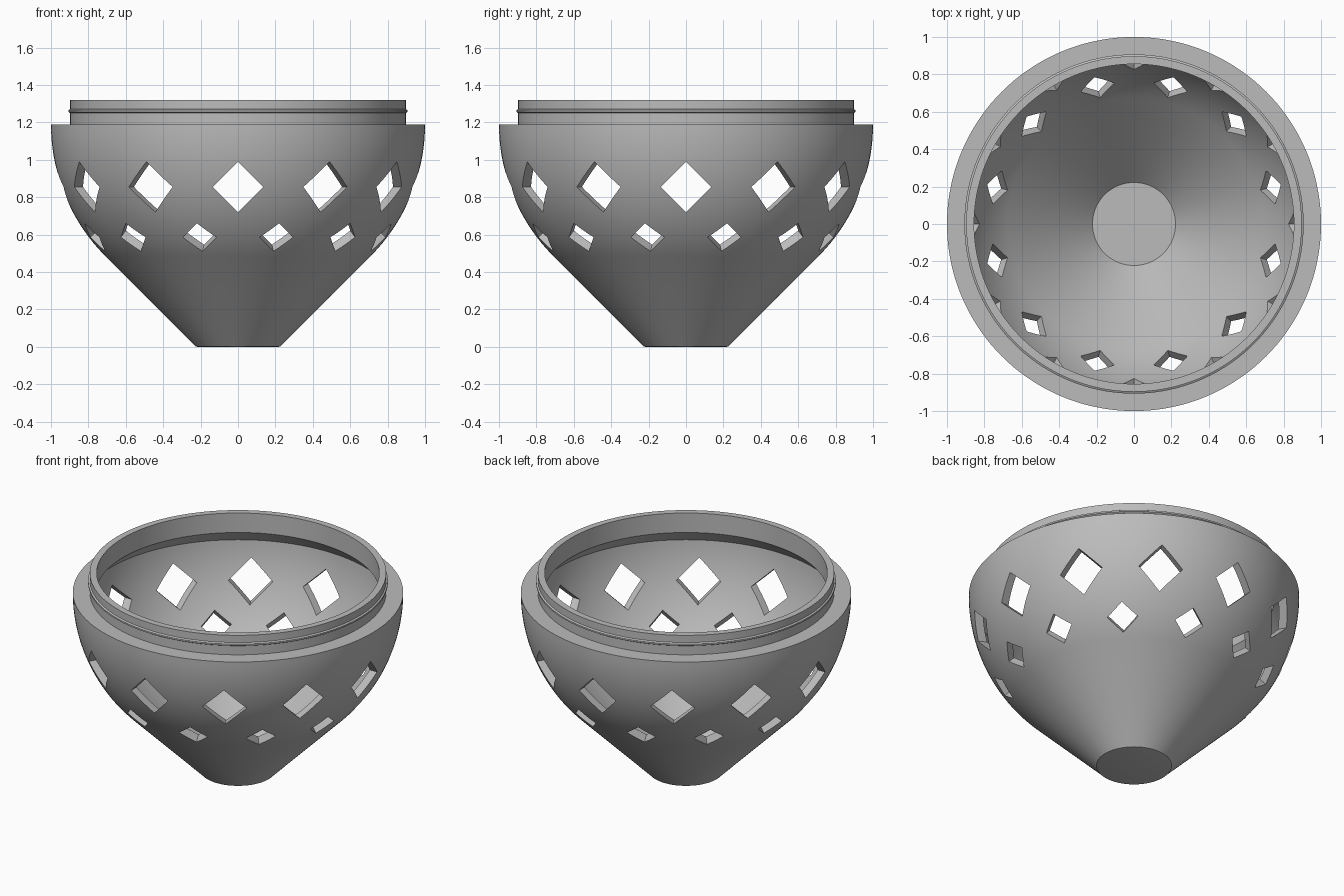
import bpy, bmesh, math
from mathutils import Matrix, Vector

cube = bpy.data.objects.get("Cube")
if cube:
    bpy.data.objects.remove(cube, do_unlink=True)

SEGMENTS = 144
RIM_Z = 1.19       # height of the shoulder and centre of the round wall
OUTER, INNER = 1.0, 0.95

grey = bpy.data.materials.new("plain_grey")
grey.use_nodes = True
grey.diffuse_color = (0.5, 0.5, 0.5, 1)
grey.node_tree.nodes["Principled BSDF"].inputs["Base Color"].default_value = (0.5, 0.5, 0.5, 1)


def make_object(name, bm):
    bmesh.ops.recalc_face_normals(bm, faces=bm.faces)
    mesh = bpy.data.meshes.new(name)
    bm.to_mesh(mesh)
    bm.free()
    mesh.materials.append(grey)
    obj = bpy.data.objects.new(name, mesh)
    bpy.context.collection.objects.link(obj)
    return obj


def arc(radius, start, end, steps):
    """Points on the round wall; angles are degrees below the shoulder."""
    angles = [math.radians(start + (end - start) * i / steps) for i in range(steps + 1)]
    return [(radius * math.cos(a), RIM_Z - radius * math.sin(a)) for a in angles]


def lathe(name, profile):
    bm = bmesh.new()
    verts = [bm.verts.new((r, 0, z)) for r, z in profile]
    edges = [bm.edges.new(pair) for pair in zip(verts, verts[1:])]
    bmesh.ops.spin(bm, geom=verts + edges, axis=(0, 0, 1), cent=(0, 0, 0),
                   angle=math.tau, steps=SEGMENTS, use_merge=False)
    bmesh.ops.remove_doubles(bm, verts=bm.verts, dist=0.0005)
    # close the flat base and the inner floor
    bmesh.ops.holes_fill(bm, edges=[e for e in bm.edges if e.is_boundary], sides=0)
    return make_object(name, bm)


def add_cutter(bm, angle, z, tilt, half_diagonal, length):
    """Square prism on its corner, pointing out of the wall and tilted down."""
    radius = math.sqrt(OUTER ** 2 - (RIM_Z - z) ** 2)
    side = half_diagonal * math.sqrt(2)
    place = (Matrix.Rotation(angle, 4, 'Z') @ Matrix.Translation(Vector((radius, 0, z)))
             @ Matrix.Rotation(tilt, 4, 'Y') @ Matrix.Rotation(math.pi / 4, 4, 'X')
             @ Matrix.Diagonal((length, side, side, 1)))
    bmesh.ops.create_cube(bm, size=1, matrix=place)


# Bowl: conical foot, round wall, shoulder, collar with bead, hollow inside
foot = [(0.215, 0), (0.228, 0.003), (0.236, 0.012)]
collar = [(0.897, RIM_Z), (0.897, 1.25), (0.907, 1.256), (0.907, 1.266),
          (0.897, 1.272), (0.897, 1.32), (0.855, 1.32), (0.855, RIM_Z)]
undercut = math.degrees(math.asin(0.0907 / INNER))
profile = (foot + arc(OUTER, 45, 0, 24) + collar
           + arc(INNER, undercut, 45, 24) + [(0.222, 0.069)])
bowl = lathe("perforated_bowl", profile)

# Two staggered rings of diamond openings
cutters = bmesh.new()
step = math.tau / 12
for i in range(12):
    add_cutter(cutters, i * step, 0.855, 0, 0.135, 0.5)
    add_cutter(cutters, (i + 0.5) * step, 0.583, math.pi / 4, 0.093, 0.3)
cutter = make_object("opening_cutter", cutters)
cutter.hide_render = True

boolean = bowl.modifiers.new("openings", 'BOOLEAN')
boolean.operation = 'DIFFERENCE'
boolean.solver = 'EXACT'
boolean.object = cutter

bpy.ops.object.select_all(action='DESELECT')
bowl.select_set(True)
bpy.context.view_layer.objects.active = bowl
bpy.ops.object.modifier_apply(modifier=boolean.name)
bpy.data.objects.remove(cutter, do_unlink=True)
bpy.ops.object.shade_smooth_by_angle(angle=math.radians(25))
